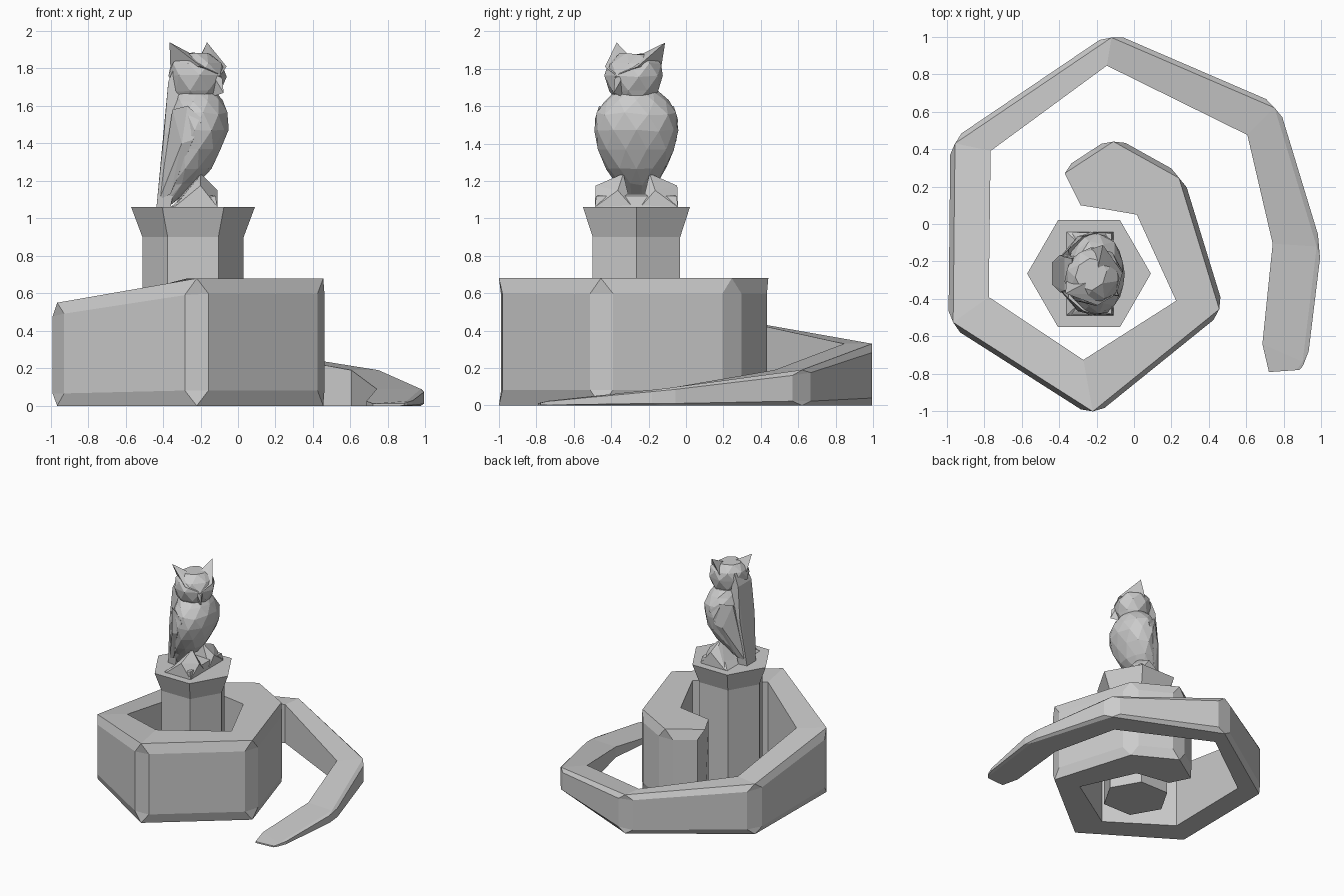
import bpy, bmesh, random
from math import cos, sin, pi
from mathutils import Vector

if "Cube" in bpy.data.objects:
    bpy.data.objects.remove(bpy.data.objects["Cube"])

random.seed(4)


def finish(bm, name):
    bmesh.ops.recalc_face_normals(bm, faces=bm.faces[:])
    me = bpy.data.meshes.new(name)
    bm.to_mesh(me)
    bm.free()
    ob = bpy.data.objects.new(name, me)
    bpy.context.collection.objects.link(ob)
    return ob


def loft(name, rings, n, place=lambda p: p, jitter=0.0, twist=False, start=0.0):
    """Rings are (z, cx, cy, rx, ry); neighbouring rings are bridged and capped."""
    bm = bmesh.new()
    loops = []
    for i, (z, cx, cy, rx, ry) in enumerate(rings):
        loop = []
        for k in range(n):
            a = start + 2 * pi * (k + (0.5 * i if twist else 0)) / n
            j = 1 + random.uniform(-jitter, jitter)
            dz = random.uniform(-jitter, jitter) * 0.25
            loop.append(bm.verts.new(place(Vector((cx + rx * j * cos(a), cy + ry * j * sin(a), z + dz)))))
        loops.append(loop)
    for lo, hi in zip(loops, loops[1:]):
        for k in range(n):
            m = (k + 1) % n
            if twist:
                bm.faces.new((lo[k], lo[m], hi[k]))
                bm.faces.new((lo[m], hi[m], hi[k]))
            else:
                bm.faces.new((lo[k], lo[m], hi[m], hi[k]))
    bm.faces.new(loops[0])
    bm.faces.new(loops[-1])
    return finish(bm, name)


def hull(name, points, place=lambda p: p):
    bm = bmesh.new()
    for p in points:
        bm.verts.new(place(Vector(p)))
    res = bmesh.ops.convex_hull(bm, input=bm.verts[:])
    loose = [v for v in bm.verts if not v.link_faces]
    bmesh.ops.delete(bm, geom=loose, context='VERTS')
    return finish(bm, name)


# Spiral wall: (outer x, outer y, inner x, inner y, height) from coil centre to tip
path = [
    (-0.37, 0.27, -0.285, 0.10, 0.68), (-0.11, 0.44, -0.13, 0.075, 0.68),
    (0.24, 0.245, 0.015, 0.05, 0.68), (0.455, -0.455, 0.225, -0.41, 0.68),
    (-0.22, -1.0, -0.27, -0.725, 0.68), (-0.965, -0.525, -0.775, -0.39, 0.55),
    (-0.955, 0.43, -0.765, 0.39, 0.43), (-0.12, 0.995, -0.145, 0.845, 0.33),
    (0.75, 0.62, 0.605, 0.475, 0.19), (0.975, -0.12, 0.74, -0.105, 0.09),
    (0.90, -0.735, 0.685, -0.64, 0.025), (0.865, -0.78, 0.72, -0.79, 0.012)]
bm = bmesh.new()
nodes = []
for i, (px, py, qx, qy, h) in enumerate(path):
    p = Vector((px, py))
    node = {'pt': bm.verts.new((px, py, h)), 'pb': bm.verts.new((px, py, 0)),
            'qt': bm.verts.new((qx, qy, h)), 'qb': bm.verts.new((qx, qy, 0))}
    for key, j in (('a', i - 1), ('b', i + 1)):   # bulged edge points on either side of a corner
        if 0 <= j < len(path):
            d = Vector(path[j][:2]) - p
            s = min(0.06, 0.25 * d.length)
            d.normalize()
            out = Vector((-d.y, d.x)) * (1 if key == 'b' else -1)
            m = p + d * s + out * min(0.025, s)
            slope = (path[j][4] - h) / (Vector(path[j][:2]) - p).length
            top = 0.88 * (h + slope * s)
            node[key + 't'] = bm.verts.new((m.x, m.y, top))
            node[key + 'b'] = bm.verts.new((m.x, m.y, 0.12 * h))
    nodes.append(node)
for u, v in zip(nodes, nodes[1:]):
    for f in ((u['pt'], v['pt'], v['qt'], u['qt']), (u['pb'], v['pb'], v['qb'], u['qb']),
              (u['qt'], v['qt'], v['qb'], u['qb']), (u['pt'], v['pt'], v['at'], u['bt']),
              (u['bt'], v['at'], v['ab'], u['bb']), (u['bb'], v['ab'], v['pb'], u['pb'])):
        bm.faces.new(f)
for v in nodes[1:-1]:
    bm.faces.new((v['pt'], v['at'], v['bt']))
    bm.faces.new((v['at'], v['ab'], v['bb'], v['bt']))
    bm.faces.new((v['ab'], v['pb'], v['bb']))
for v, k in ((nodes[0], 'b'), (nodes[-1], 'a')):
    bm.faces.new((v['pt'], v[k + 't'], v[k + 'b'], v['pb'], v['qb'], v['qt']))
finish(bm, "spiral_wall")

# Hexagonal pillar with flared cap
loft("pillar", [(z, -0.24, -0.265, r, r) for z, r in
                ((0, 0.27), (0.9, 0.27), (1.06, 0.33))], 6)

# Bird body, leaning back into the tail: (z, back x, front x, half width)
body = [(1.07, -0.43, -0.36, 0.05), (1.18, -0.405, -0.22, 0.11), (1.27, -0.39, -0.14, 0.165),
        (1.37, -0.375, -0.085, 0.205), (1.47, -0.365, -0.052, 0.222), (1.56, -0.36, -0.055, 0.218),
        (1.63, -0.355, -0.085, 0.17), (1.68, -0.345, -0.12, 0.12)]
loft("bird_body", [(z, (b + f) / 2, -0.265, (f - b) / 2, w) for z, b, f, w in body],
     11, jitter=0.03, twist=True)

# Long flat plumage down the back, from head to tail
hull("back_plumage", [(x, -0.265 + s * w, z) for s in (-1, 1) for x, w, z in
                      ((-0.435, 0.06, 1.06), (-0.36, 0.07, 1.06), (-0.395, 0.10, 1.45),
                       (-0.372, 0.09, 1.73), (-0.33, 0.08, 1.83), (-0.27, 0.10, 1.5))])

# Folded wings
for s, side in ((-1, "right"), (1, "left")):
    hull(side + "_wing", [(x, -0.265 + s * y, z) for x, y, z in
         ((-0.42, 0.06, 1.10), (-0.36, 0.09, 1.13), (-0.24, 0.215, 1.42), (-0.30, 0.20, 1.40),
          (-0.19, 0.222, 1.53), (-0.27, 0.20, 1.60), (-0.35, 0.13, 1.58), (-0.34, 0.04, 1.5))])


# Head, turned towards the front corner
def turn(p):
    return Vector((-0.215 + 0.79 * p.x + 0.61 * p.y, -0.28 - 0.61 * p.x + 0.79 * p.y, p.z))


loft("head", [(1.63, 0, 0, 0.09, 0.10), (1.68, 0, 0, 0.125, 0.14), (1.76, 0, 0, 0.15, 0.165),
              (1.83, -0.01, 0, 0.135, 0.15), (1.88, -0.02, 0, 0.08, 0.09)],
     8, place=turn, jitter=0.02, twist=True)
for s, side in ((-1, "right"), (1, "left")):
    hull(side + "_ear_tuft", [(x, s * y, z) for x, y, z in
         ((-0.064, 0.164, 1.94), (0.15, 0.012, 1.77), (0.11, 0.11, 1.81),
          (-0.01, 0.05, 1.88), (-0.10, 0.11, 1.81))], turn)
hull("beak", [(0.12, -0.03, 1.77), (0.12, 0.03, 1.77), (0.10, 0, 1.65),
              (0.165, 0, 1.75), (0.175, 0, 1.67)], turn)

# Rocky perch with a clawed foot mound on each side
hull("perch", [(x, -0.265 + s * y, z) for s in (-1, 1) for x, y, z in
               ((-0.36, 0.222, 1.06), (-0.11, 0.222, 1.06), (-0.12, 0.215, 1.12),
                (-0.28, 0.15, 1.13), (-0.14, 0.05, 1.13))])
for s, side in ((-1, "right"), (1, "left")):
    hull(side + "_foot", [(x, -0.265 + s * y, z) for x, y, z in
         ((-0.34, 0.222, 1.06), (-0.11, 0.222, 1.06), (-0.20, 0.218, 1.175), (-0.22, 0.14, 1.205),
          (-0.20, 0.07, 1.24), (-0.11, 0.10, 1.15), (-0.11, 0.03, 1.07), (-0.32, 0.05, 1.10))])
